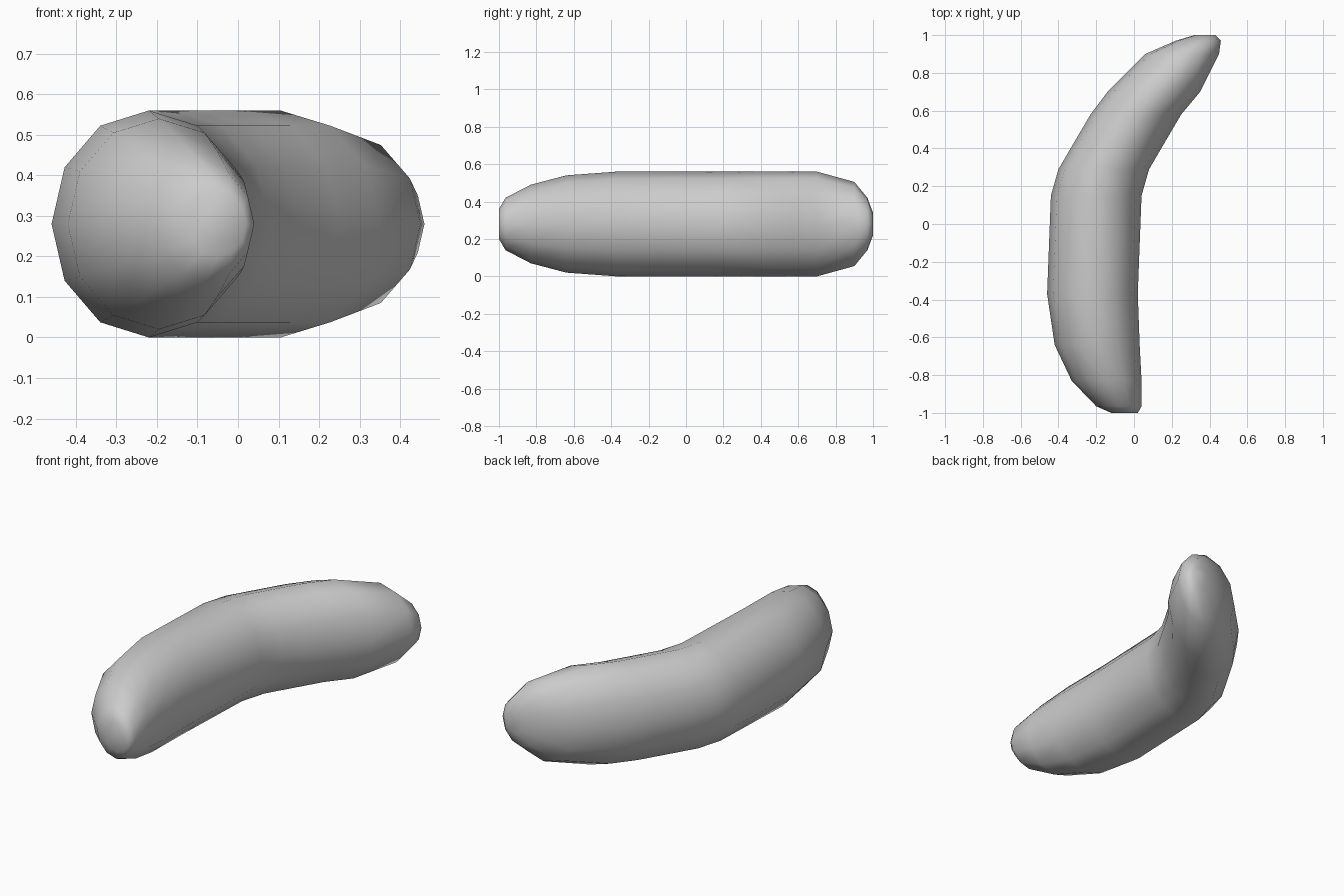
import bpy, bmesh, math

if "Cube" in bpy.data.objects:
    bpy.data.objects.remove(bpy.data.objects["Cube"])

SIDES = 12
MID_Z = 0.28

# Elliptical sections along the body: y, left x, right x, half height
sections = [
    (-1.00, -0.12, 0.02, 0.08),
    (-0.965, -0.20, 0.04, 0.14),
    (-0.83, -0.33, 0.04, 0.21),
    (-0.64, -0.42, 0.03, 0.26),
    (-0.37, -0.46, 0.02, 0.28),
    (0.15, -0.44, 0.04, 0.28),
    (0.29, -0.40, 0.08, 0.28),
    (0.41, -0.33, 0.15, 0.28),
    (0.58, -0.23, 0.25, 0.28),
    (0.70, -0.14, 0.35, 0.28),
    (0.90, 0.06, 0.45, 0.225),
    (0.97, 0.22, 0.46, 0.14),
    (1.00, 0.32, 0.43, 0.06),
]


def ring(bm, y, left, right, half_h):
    """One elliptical cross-section at constant y."""
    cx, half_w = (left + right) / 2, (right - left) / 2
    angles = [2 * math.pi * i / SIDES for i in range(SIDES)]
    return [bm.verts.new((cx + half_w * math.cos(a), y,
                          MID_Z + half_h * math.sin(a))) for a in angles]


# Curved body: bridge the sections and close both ends
bm = bmesh.new()
rings = [ring(bm, *s) for s in sections]
for a, b in zip(rings, rings[1:]):
    for i in range(SIDES):
        j = (i + 1) % SIDES
        bm.faces.new((a[i], a[j], b[j], b[i]))
bm.faces.new(rings[0])
bm.faces.new(rings[-1])
bmesh.ops.recalc_face_normals(bm, faces=bm.faces[:])
for f in bm.faces:
    f.smooth = True

mesh = bpy.data.meshes.new("curved_body")
bm.to_mesh(mesh)
bm.free()
body = bpy.data.objects.new("curved_body", mesh)
bpy.context.collection.objects.link(body)
